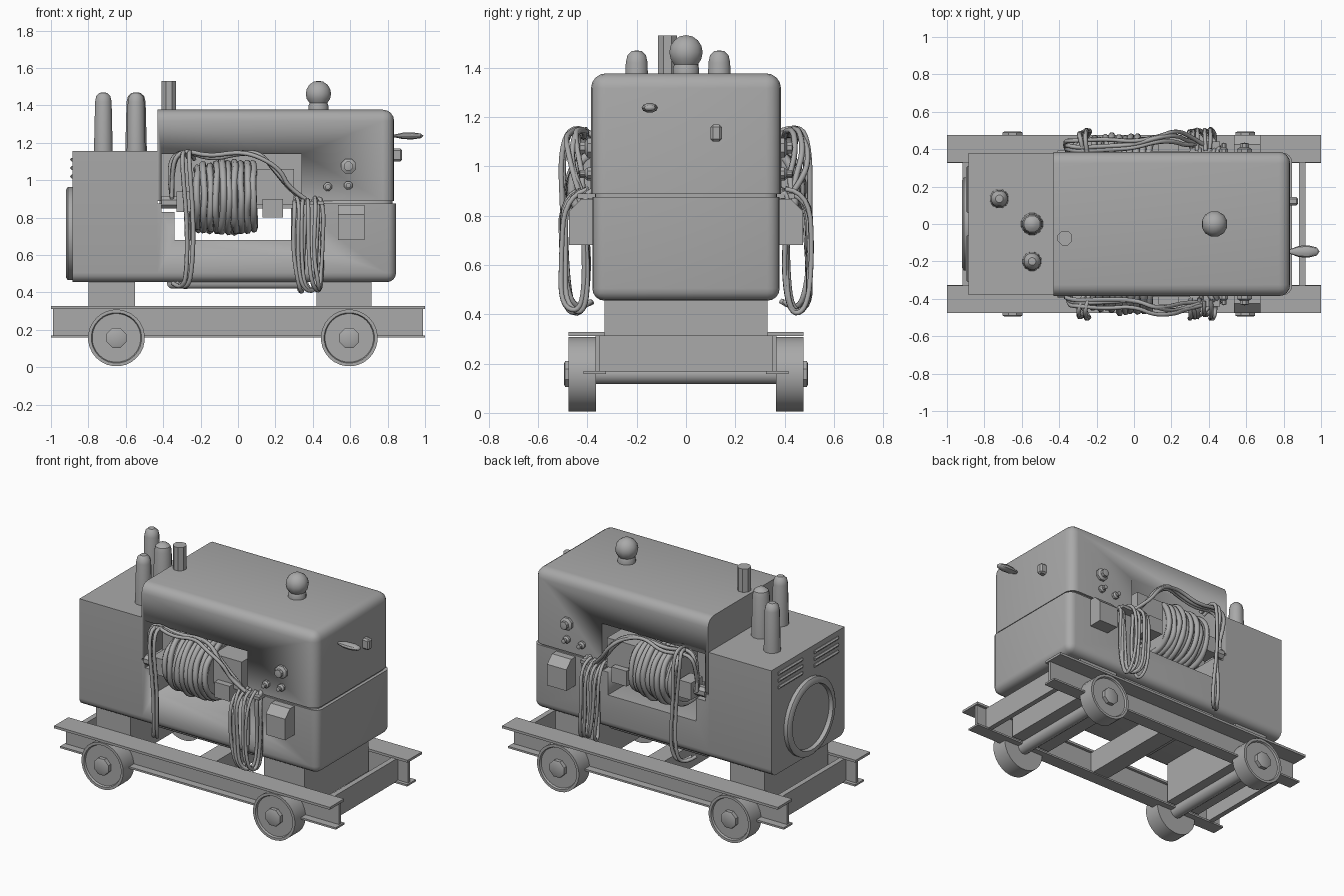
import bpy, bmesh, math, random
from mathutils import Vector

random.seed(4)
if "Cube" in bpy.data.objects:
    bpy.data.objects.remove(bpy.data.objects["Cube"])

grey = bpy.data.materials.new("plain grey")
grey.use_nodes = True
grey.diffuse_color = (0.4, 0.4, 0.4, 1)
grey.node_tree.nodes["Principled BSDF"].inputs["Base Color"].default_value = (0.4, 0.4, 0.4, 1)


def finish(name, bm, smooth=True):
    bmesh.ops.recalc_face_normals(bm, faces=bm.faces)
    mesh = bpy.data.meshes.new(name)
    bm.to_mesh(mesh)
    bm.free()
    mesh.materials.append(grey)
    ob = bpy.data.objects.new(name, mesh)
    bpy.context.collection.objects.link(ob)
    bpy.ops.object.select_all(action='DESELECT')
    ob.select_set(True)
    bpy.context.view_layer.objects.active = ob
    if smooth:
        bpy.ops.object.shade_smooth_by_angle(angle=math.radians(35))
    return ob


def box(name, x, y, z, bevel=0, where=lambda m: True, segments=4):
    """Box from ranges; bevels the edges whose midpoint passes the rule."""
    bm = bmesh.new()
    bmesh.ops.create_cube(bm, size=1)
    for v in bm.verts:
        v.co = [r[0] if c < 0 else r[1] for c, r in zip(v.co, (x, y, z))]
    if bevel:
        edges = [e for e in bm.edges if where((e.verts[0].co + e.verts[1].co) / 2)]
        bmesh.ops.bevel(bm, geom=edges, offset=bevel, segments=segments, profile=0.5, affect='EDGES')
    return finish(name, bm)


def lathe(name, profile, origin, axis, n=16, flat=1.0):
    """Revolve (radius, height) pairs about an axis from the origin."""
    bm = bmesh.new()
    turn = Vector((0, 0, 1)).rotation_difference(Vector(axis)).to_matrix()
    rings = []
    for r, h in profile:
        ring = []
        for i in range(n if r else 1):
            a = math.tau * (i + 0.5) / n
            p = turn @ Vector((r * math.cos(a), r * math.sin(a), h))
            p.z *= flat
            ring.append(bm.verts.new(p + Vector(origin)))
        rings.append(ring)
    for a, b in zip(rings, rings[1:]):
        for i in range(n):
            j = (i + 1) % n
            quad = [a[i % len(a)], a[j % len(a)], b[j % len(b)], b[i % len(b)]]
            bm.faces.new(list(dict.fromkeys(quad)))
    return finish(name, bm)


def rod(name, r, length, origin, axis, n=16):
    return lathe(name, [(0, 0), (r, 0), (r, length), (0, length)], origin, axis, n)


def cable(name, points, radius, jitter=0.0, closed=False):
    cu = bpy.data.curves.new(name, 'CURVE')
    cu.dimensions = '3D'
    cu.bevel_depth = radius
    cu.bevel_resolution = 1
    cu.resolution_u = 5
    sp = cu.splines.new('NURBS')
    sp.points.add(len(points) - 1)
    for p, co in zip(sp.points, points):
        p.co = [c + random.uniform(-jitter, jitter) for c in co] + [1]
    sp.order_u = 3
    sp.use_endpoint_u = not closed
    sp.use_cyclic_u = closed
    cu.materials.append(grey)
    bpy.context.collection.objects.link(bpy.data.objects.new(name, cu))


# Housing: sharp-topped radiator case, rounded lower shell and hood
SIDE = (-0.38, 0.38)
seam = 0.882
radiator_case = box("radiator_case", (-0.885, -0.43), SIDE, (0.455, 1.155), 0.05,
                    lambda m: m.z < 0.5 and m.x > -0.85 and abs(m.y) > 0.3)
lower_shell = box("lower_shell", (-0.43, 0.845), SIDE, (0.455, seam - 0.006), 0.05,
                  lambda m: (m.z < 0.5 and m.x > -0.4) or (m.x > 0.8 and abs(m.y) > 0.3))
hood = box("hood", (-0.43, 0.835), (-0.385, 0.385), (seam + 0.006, 1.377), 0.06,
           lambda m: (m.z > 1.3 and m.x > -0.4) or (m.x > 0.8 and abs(m.y) > 0.3))
seam_strip = box("seam_strip", (-0.42, 0.825), (-0.37, 0.37), (0.86, 0.9), 0.05,
                 lambda m: m.x > 0.8 and abs(m.y) > 0.3)

# Side openings cut right through the housing
cutters = [box("cutter_upper", (-0.408, 0.34), (-1, 1), (0.83, 1.14)),
           box("cutter_lower", (-0.34, 0.3), (-1, 1), (0.68, 0.84))]
for part in (lower_shell, hood, seam_strip):
    for cutter in cutters:
        mod = part.modifiers.new("opening", 'BOOLEAN')
        mod.operation = 'DIFFERENCE'
        mod.object = cutter
        bpy.context.view_layer.objects.active = part
        bpy.ops.object.modifier_apply(modifier=mod.name)
for cutter in cutters:
    bpy.data.objects.remove(cutter)
box("inner_machine", (-0.42, 0.35), (-0.2, 0.2), (0.85, 1.16))
box("belly_tray", (-0.38, 0.34), (-0.32, 0.32), (0.42, 0.5), 0.03, lambda m: m.z < 0.45)

# Radiator ring and louvres on the end
lathe("radiator_ring", [(0.25, 0), (0.25, 0.03), (0.235, 0.04), (0.21, 0.04), (0.205, 0.015), (0, 0.015)],
      (-0.88, 0, 0.715), (-1, 0, 0), 32)
for s in (-1, 1):
    for i in range(3):
        box("louvre", (-0.898, -0.88), sorted((s * 0.06, s * 0.31)), (1.01 + 0.045 * i, 1.03 + 0.045 * i),
            0.008, lambda m: m.x < -0.89, 1)

# Stacks and top cap
for x, y in ((-0.72, 0.135), (-0.545, 0), (-0.545, -0.2)):
    r = 0.06 if y == 0 else 0.052
    lathe("domed_stack", [(r, 0), (r * 0.88, 0.27), (r * 0.75, 0.3), (r * 0.4, 0.317), (0, 0.32)],
          (x, y, 1.15), (0, 0, 1), 12)
rod("plain_stack", 0.042, 0.17, (-0.37, -0.075, 1.36), (0, 0, 1), 8)
ball = [(0.07 * math.sin(a), 0.09 - 0.07 * math.cos(a)) for a in [math.pi * k / 8 for k in range(2, 9)]]
lathe("ball_cap", [(0.055, 0), (0.055, 0.025)] + ball[:-1] + [(0, 0.16)], (0.43, 0, 1.372), (0, 0, 1), 12)

# End handle and latch
lathe("end_handle", [(0.012, 0), (0.03, 0.05), (0.033, 0.1), (0.022, 0.145), (0, 0.16)],
      (0.832, -0.147, 1.237 * 1), (1, 0, 0), 10, 0.6)
box("end_latch", (0.83, 0.878), (0.1, 0.145), (1.1, 1.17), 0.01, lambda m: m.x > 0.85, 1)

# Support blocks and chassis cross members
box("rear_support", (-0.8, -0.55), (-0.33, 0.33), (0.18, 0.47))
box("front_support", (0.42, 0.715), (-0.33, 0.33), (0.18, 0.47))
for x in (-0.9, 0, 0.9):
    w = 0.06 if x == 0 else 0.017
    box("cross_member", (x - w, x + w), (-0.36, 0.36), (0.165, 0.315))
for x in (-0.65, 0.595):
    rod("axle", 0.042, 0.8, (x, -0.4, 0.157), (0, 1, 0), 12)


def mirrored(s, a, b):
    return sorted((s * a, s * b))


for s in (-1, 1):
    # Chassis beams
    box("beam_top_flange", (-1, 1), mirrored(s, 0.33, 0.477), (0.312, 0.328))
    box("beam_web", (-0.99, 0.99), mirrored(s, 0.348, 0.366), (0.16, 0.32))
    box("beam_bottom_flange", (-1, 1), mirrored(s, 0.325, 0.415), (0.158, 0.17))

    # Wheels and hubs
    for x in (-0.65, 0.595):
        lathe("wheel", [(0, 0), (0.152, 0), (0.152, 0.112), (0.135, 0.112), (0.13, 0.1), (0, 0.1)],
              (x, s * 0.365, 0.157), (0, s, 0), 28)
        lathe("hub", [(0.057, 0), (0.057, 0.03), (0.045, 0.035), (0, 0.035)],
              (x, s * 0.46, 0.157), (0, s, 0), 8)

    # Socket box with slanted top, and control knobs
    box("socket_box", (0.535, 0.675), mirrored(s, 0.37, 0.475), (0.68, 0.868), 0.05,
        lambda m: m.z > 0.8 and abs(m.y) > 0.46, 1)
    for x, z, r in ((0.59, 1.075, 0.043), (0.48, 0.965, 0.024), (0.59, 0.972, 0.024)):
        lathe("knob", [(r, 0), (r, 0.02), (r * 0.6, 0.03), (r * 0.6, 0.05), (0, 0.055)],
              (x, s * 0.38, z), (0, s, 0), 8)

    # Cable drum wound with rings, held by brackets
    rod("cable_drum", 0.165, 0.32, (-0.225, s * 0.285, 0.91), (1, 0, 0), 20)
    for i in range(10):
        x = -0.215 + i * 0.033
        r = 0.172 + random.uniform(-0.01, 0.012) - 0.0012 * (i - 4.5) ** 2 * 0.6
        ring = [(x, s * (0.285 + r * 1.08 * math.cos(a)), 0.91 + r * 1.08 * math.sin(a))
                for a in [math.tau * k / 12 for k in range(12)]]
        cable("drum_winding", ring, 0.019, 0.008, True)
    box("bracket_block", (0.09, 0.3), mirrored(s, 0.18, 0.39), (0.87, 1.06))
    box("bracket_foot", (0.13, 0.24), mirrored(s, 0.3, 0.43), (0.8, 0.9))
    box("drum_clamp", (-0.33, -0.24), mirrored(s, 0.3, 0.42), (0.83, 0.94))
    rod("clamp_spindle", 0.035, 0.14, (-0.41, s * 0.36, 0.88), (1, 0, 0), 8)
    box("cable_hook", (0.3, 0.46), mirrored(s, 0.37, 0.44), (0.87, 0.89))

    # Slack cables draped along the top of the opening
    for i in range(3):
        y = s * (0.4 + 0.02 * i)
        cable("draped_cable", [(-0.36, s * 0.39, 0.9), (-0.37, y, 1.08), (-0.3, y, 1.15), (-0.15, y, 1.12),
                               (0, y, 1.15), (0.12, y + s * 0.04, 1.14), (0.22, y + s * 0.05, 1.05),
                               (0.28, y + s * 0.03, 0.95), (0.36, s * 0.42, 0.89)], 0.012, 0.015)
    # Loops hanging down the side
    for x, width in ((0.3, 0.05), (0.32, 0.1), (0.34, 0.07), (0.38, 0.06), (0.41, 0.03)):
        cable("hanging_loop", [(x, s * 0.4, 0.9), (x, s * 0.5, 0.89), (x, s * 0.5, 0.62), (x + 0.02, s * 0.5, 0.43),
                               (x + width, s * 0.42, 0.4), (x + width, s * 0.4, 0.6),
                               (x + width + 0.01, s * 0.42, 0.9), (x + width, s * 0.38, 0.9)], 0.011, 0.012)
    for x in (-0.29, -0.265):
        cable("trailing_cable", [(x + 0.02, s * 0.36, 1.12), (x, s * 0.45, 1.18), (x, s * 0.5, 1.08),
                                 (x + 0.02, s * 0.49, 0.8), (x + 0.03, s * 0.49, 0.55), (x, s * 0.45, 0.41),
                                 (x - 0.06, s * 0.39, 0.45)], 0.012, 0.012)
